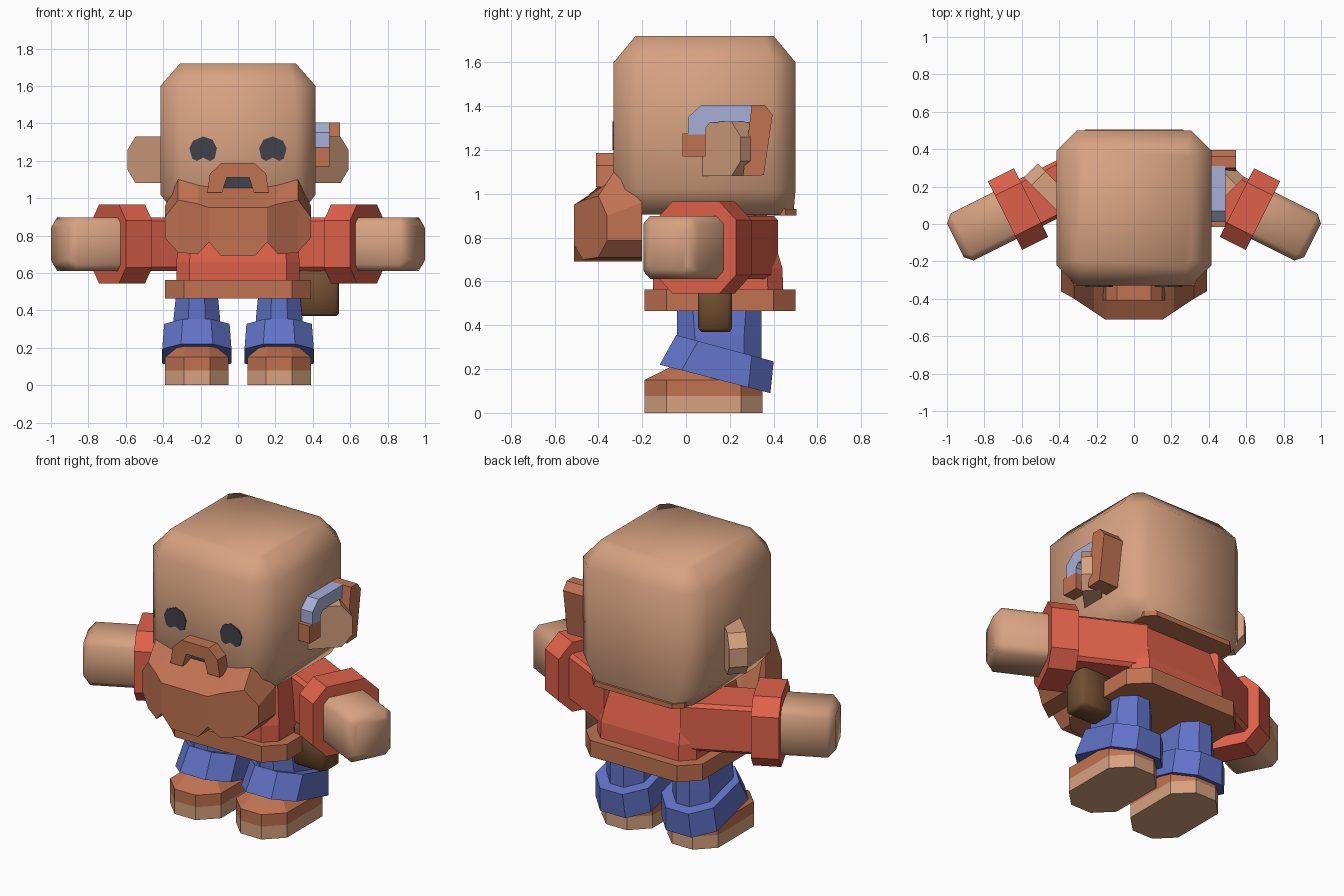
import bpy, bmesh, math

if "Cube" in bpy.data.objects:
    bpy.data.objects.remove(bpy.data.objects["Cube"])


def material(name, rgb):
    m = bpy.data.materials.new(name)
    m.diffuse_color = (*rgb, 1)
    m.use_nodes = True
    m.node_tree.nodes["Principled BSDF"].inputs["Base Color"].default_value = m.diffuse_color
    return m


SKIN = material("skin", (0.68, 0.36, 0.22))
HAIR = material("ginger_brown", (0.53, 0.17, 0.085))
SHIRT = material("red_shirt", (0.74, 0.12, 0.07))
BLUE = material("blue_denim", (0.12, 0.17, 0.57))
METAL = material("pale_lavender", (0.38, 0.43, 0.68))
DARK = material("charcoal", (0.053, 0.053, 0.07))
LEATHER = material("dark_leather", (0.17, 0.076, 0.032))


def loft(name, rings, mat, smooth=False):
    """Skin a list of equal-length point rings and cap both ends."""
    bm = bmesh.new()
    rows = [[bm.verts.new(p) for p in ring] for ring in rings]
    n = len(rows[0])
    for a, b in zip(rows, rows[1:]):
        for i in range(n):
            j = (i + 1) % n
            bm.faces.new((a[i], a[j], b[j], b[i]))
    bm.faces.new(rows[0])
    bm.faces.new(rows[-1])
    bmesh.ops.recalc_face_normals(bm, faces=bm.faces)
    mesh = bpy.data.meshes.new(name)
    bm.to_mesh(mesh)
    bm.free()
    mesh.materials.append(mat)
    ob = bpy.data.objects.new(name, mesh)
    bpy.context.collection.objects.link(ob)
    if smooth:
        bpy.ops.object.select_all(action='DESELECT')
        bpy.context.view_layer.objects.active = ob
        ob.select_set(True)
        bpy.ops.object.shade_smooth_by_angle(angle=math.radians(65))
    return ob


def octagon(a0, a1, b0, b1, c):
    """Rectangle with chamfered corners, as 2D points."""
    return [(a0 + c, b0), (a1 - c, b0), (a1, b0 + c), (a1, b1 - c),
            (a1 - c, b1), (a0 + c, b1), (a0, b1 - c), (a0, b0 + c)]


def level(z, cx, hx, y0, y1, c):
    """Horizontal chamfered ring at height z."""
    return [(x, y, z) for x, y in octagon(cx - hx, cx + hx, y0, y1, c)]


def plate_y(name, pts, y0, y1, mat):
    """Front profile (x, z) extruded along y."""
    return loft(name, [[(x, y, z) for x, z in pts] for y in (y0, y1)], mat)


def plate_x(name, pts, x0, x1, mat):
    """Side profile (y, z) extruded along x."""
    return loft(name, [[(x, y, z) for y, z in pts] for x in (x0, x1)], mat)


# Head, with hairline strip under the back
loft("head", [level(0.905, 0, 0.33, -0.27, 0.49, 0.08),
              level(1.02, 0, 0.415, -0.33, 0.50, 0.11),
              level(1.60, 0, 0.415, -0.33, 0.50, 0.11),
              level(1.72, 0, 0.31, -0.23, 0.40, 0.04)], SKIN, True)
loft("nape_hair", [level(z, 0, 0.31, 0.0, 0.505, 0.05) for z in (0.90, 0.93)], HAIR)

# Beard: vertical slices from one cheek to the other
half = [(0.39, 0.96, 0.90, 0.786, -0.36, -0.20),   # x, top, ridge, bottom, front, back
        (0.32, 1.10, 0.99, 0.71, -0.40, -0.33),
        (0.215, 1.07, 0.97, 0.70, -0.47, -0.33),
        (0.155, 1.06, 0.95, 0.765, -0.51, -0.33),
        (0.09, 1.06, 0.95, 0.69, -0.51, -0.33)]
slices = [(-h[0], *h[1:]) for h in half] + half[::-1]
loft("beard", [[(x, back, top), (x, front, ridge), (x, front, bot), (x, -0.20, bot)]
               for x, top, ridge, bot, front, back in slices], HAIR)

# Moustache arch and open mouth
arch = [(-0.165, 1.03), (-0.15, 1.13), (-0.09, 1.187), (0.09, 1.187), (0.15, 1.13),
        (0.165, 1.03), (0.085, 1.03), (0.06, 1.11), (-0.06, 1.11), (-0.085, 1.03)]
plate_y("moustache", arch, -0.41, -0.31, HAIR)
plate_y("mouth", [(-0.10, 1.03), (-0.07, 1.12), (0.07, 1.12), (0.10, 1.03)],
        -0.339, -0.330, DARK)

# Eyes and ears
eye = [(-0.075, 0.0), (-0.055, 0.04), (0, 0.063), (0.05, 0.045), (0.072, 0.0),
       (0.06, -0.055), (0.035, -0.068), (0.0, -0.05), (-0.035, -0.068), (-0.06, -0.055)]
ear = [(-0.05, 1.08), (0.18, 1.08), (0.24, 1.15), (0.24, 1.26), (0.18, 1.33), (-0.05, 1.33)]
for s, side in ((-1, "left"), (1, "right")):
    plate_y(side + "_eye", [(s * (0.185 - x), 1.267 + z) for x, z in eye],
            -0.336, -0.328, DARK)
    loft(side + "_ear", [[(s * (0.42 + 0.707 * (u - t)), 0.08 + 0.707 * (u + t), z)
                          for u, z in ear] for t in (0, 0.105)], SKIN)

# Hearing aid on the right ear: tube, front tip and back shell
plate_x("hearing_aid_tube", [(0.01, 1.27), (0.01, 1.35), (0.07, 1.405), (0.31, 1.405),
                             (0.31, 1.325), (0.11, 1.325), (0.09, 1.30), (0.09, 1.27)],
        0.40, 0.49, METAL)
plate_x("hearing_aid_tip", [(-0.015, 1.17), (-0.015, 1.275), (0.09, 1.275), (0.09, 1.17)],
        0.40, 0.49, HAIR)
plate_x("hearing_aid_shell", [(0.30, 1.405), (0.36, 1.405), (0.395, 1.36), (0.355, 1.085),
                              (0.26, 1.08), (0.285, 1.28)], 0.40, 0.545, HAIR)

# Torso, hem band and pouch
loft("torso", [level(0.52, 0, 0.33, -0.15, 0.445, 0.07),
               level(0.66, 0, 0.33, -0.15, 0.44, 0.07),
               level(0.95, 0, 0.29, -0.10, 0.355, 0.06)], SHIRT)
loft("hem_band", [level(z, 0, 0.39, -0.19, 0.50, 0.10) for z in (0.465, 0.563)], HAIR)
loft("pouch", [level(0.37, 0.43, 0.095, 0.07, 0.20, 0.02),
               level(0.385, 0.43, 0.11, 0.055, 0.21, 0.02),
               level(0.60, 0.43, 0.11, 0.055, 0.21, 0.02),
               level(0.615, 0.43, 0.095, 0.07, 0.20, 0.02)], LEATHER, True)


def arm_ring(s, t, hw, hz, c):
    """Chamfered ring across the arm at distance t from the cuff centre."""
    return [(s * (0.62 + 0.894 * t + 0.447 * n), 0.08 - 0.447 * t + 0.894 * n, 0.755 + z)
            for n, z in octagon(-hw, hw, -hz, hz, c)]


for s, side in ((-1, "left"), (1, "right")):
    # Arms
    loft(side + "_sleeve", [arm_ring(s, t, 0.14, 0.143, 0.02) for t in (-0.48, 0)], SHIRT)
    loft(side + "_cuff", [arm_ring(s, t, 0.205, 0.21, 0.085) for t in (-0.078, 0.078)], SHIRT)
    loft(side + "_hand", [arm_ring(s, 0.0, 0.14, 0.143, 0.035),
                          arm_ring(s, 0.335, 0.14, 0.143, 0.035),
                          arm_ring(s, 0.375, 0.10, 0.103, 0.02)], SKIN, True)

    # Trouser leg with a tilted turn-up
    cx = s * 0.22
    loft(side + "_leg", [level(0.15, cx, 0.125, -0.04, 0.345, 0.08),
                         level(0.35, cx, 0.125, -0.04, 0.345, 0.08),
                         level(0.50, cx, 0.11, -0.04, 0.345, 0.07)], BLUE)
    low = [(x, y, 0.22 - (y + 0.12) * 0.257) for x, y, _ in level(0, cx, 0.185, -0.12, 0.385, 0.10)]
    high = [(x, y, 0.355 - (y + 0.045) * 0.27) for x, y, _ in level(0, cx, 0.175, -0.045, 0.40, 0.10)]
    loft(side + "_turn_up", [low, high], BLUE)

    # Shoe
    loft(side + "_sole", [level(z, cx, 0.17, -0.19, 0.35, 0.10) for z in (0, 0.078)], SKIN)
    loft(side + "_shoe", [level(0.078, cx, 0.17, -0.19, 0.35, 0.10),
                          level(0.15, cx, 0.17, -0.19, 0.35, 0.10),
                          level(0.215, cx, 0.09, -0.06, 0.28, 0.03)], HAIR)
